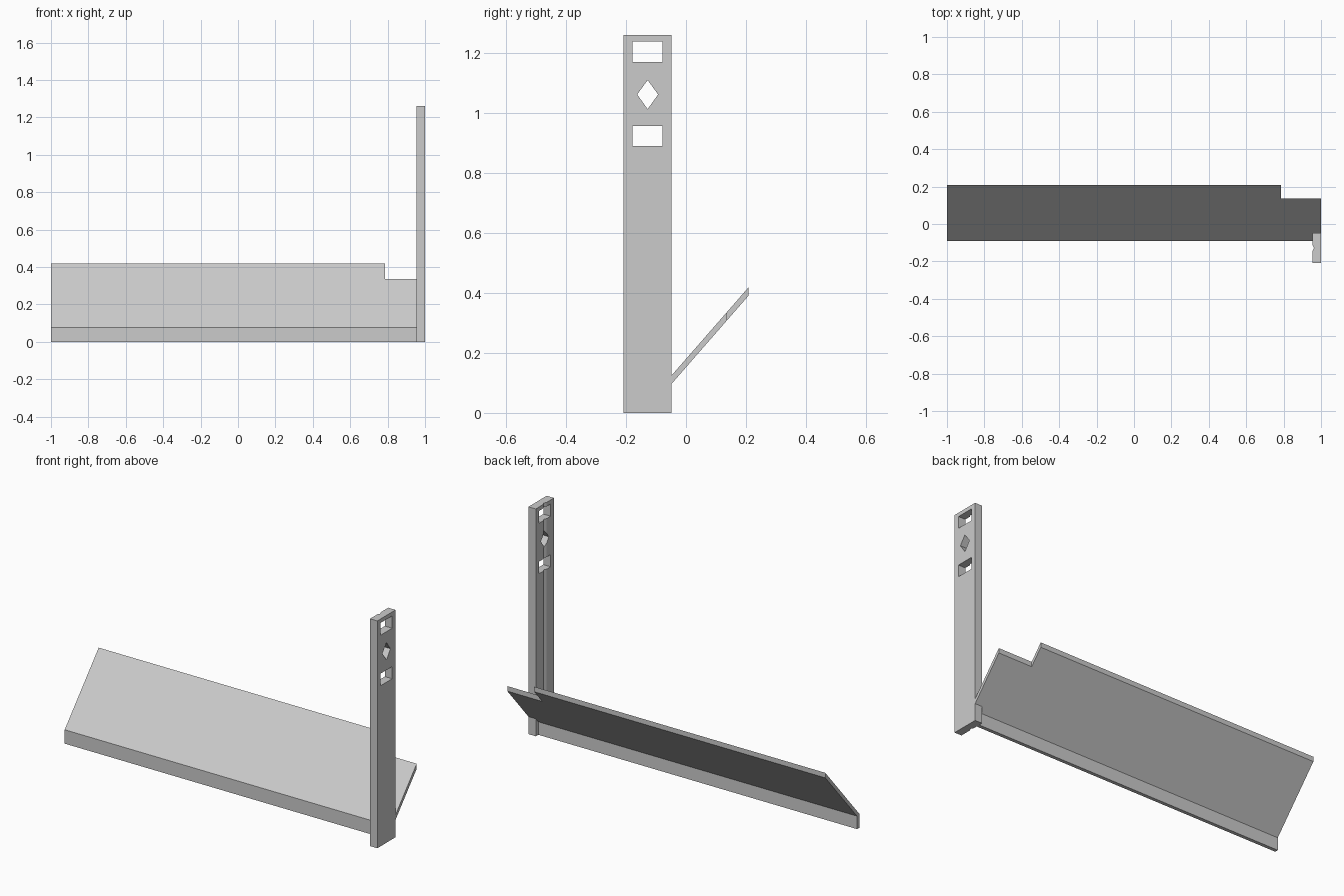
import bpy, bmesh
from mathutils import Vector

if "Cube" in bpy.data.objects:
    bpy.data.objects.remove(bpy.data.objects["Cube"])

grey = bpy.data.materials.new("plain grey")
grey.diffuse_color = (0.6, 0.6, 0.6, 1)
grey.use_nodes = True
grey.node_tree.nodes["Principled BSDF"].inputs["Base Color"].default_value = grey.diffuse_color


def prism(name, points, offset):
    """Extrude a flat outline of 3D points along an offset."""
    bm = bmesh.new()
    face = bm.faces.new([bm.verts.new(p) for p in points])
    new = bmesh.ops.extrude_face_region(bm, geom=[face])["geom"]
    bmesh.ops.translate(bm, vec=Vector(offset),
                        verts=[g for g in new if isinstance(g, bmesh.types.BMVert)])
    bmesh.ops.recalc_face_normals(bm, faces=bm.faces)
    mesh = bpy.data.meshes.new(name)
    bm.to_mesh(mesh)
    bm.free()
    mesh.materials.append(grey)
    obj = bpy.data.objects.new(name, mesh)
    bpy.context.collection.objects.link(obj)
    return obj


def cut(obj, name, points, offset):
    """Subtract a hidden prism from a part."""
    cutter = prism(name, points, offset)
    cutter.hide_render = True
    cutter.hide_viewport = True
    cutter.display_type = 'WIRE'
    mod = obj.modifiers.new(name, 'BOOLEAN')
    mod.operation = 'DIFFERENCE'
    mod.solver = 'EXACT'
    mod.object = cutter


# Upright post with a shallow vertical groove on its inner face
L, R, F, B = 0.955, 1.0, -0.208, -0.048
mid = (F + B) / 2
post = prism("post", [(R, F, 0), (R, B, 0), (L, B, 0), (L, mid + 0.015, 0),
                      (L + 0.008, mid, 0), (L, mid - 0.015, 0), (L, F, 0)], (0, 0, 1.26))

# Two rectangular windows and a diamond through the post
for name, z0, z1 in (("upper_window", 1.17, 1.238), ("lower_window", 0.89, 0.957)):
    cut(post, name + "_cutter", [(0.9, mid - 0.05, z0), (0.9, mid + 0.05, z0),
                                 (0.9, mid + 0.05, z1), (0.9, mid - 0.05, z1)], (0.2, 0, 0))
cut(post, "diamond_cutter", [(0.9, mid, 1.013), (0.9, mid + 0.035, 1.062),
                             (0.9, mid, 1.11), (0.9, mid - 0.035, 1.062)], (0.2, 0, 0))


# Sloping panel with a vertical front lip
def slope(y):
    return 0.125 + (y - B) * 1.145


t, y0, y1, y2 = 0.028, -0.09, -0.07, 0.208
panel = prism("sloping_panel", [(-1, y0, 0), (-1, y1, 0), (-1, y1, slope(y1) - t),
                                (-1, y2, slope(y2) - t), (-1, y2, slope(y2)),
                                (-1, y0, slope(y0))], (2, 0, 0))

# Notch in the rear corner, and clearance around the post
for name, x, ya, yb in (("rear_notch_cutter", 0.785, 0.137, 0.4),
                        ("post_clearance_cutter", L, -0.3, B)):
    cut(panel, name, [(x, ya, -0.1), (1.1, ya, -0.1), (1.1, yb, -0.1), (x, yb, -0.1)],
        (0, 0, 0.8))
